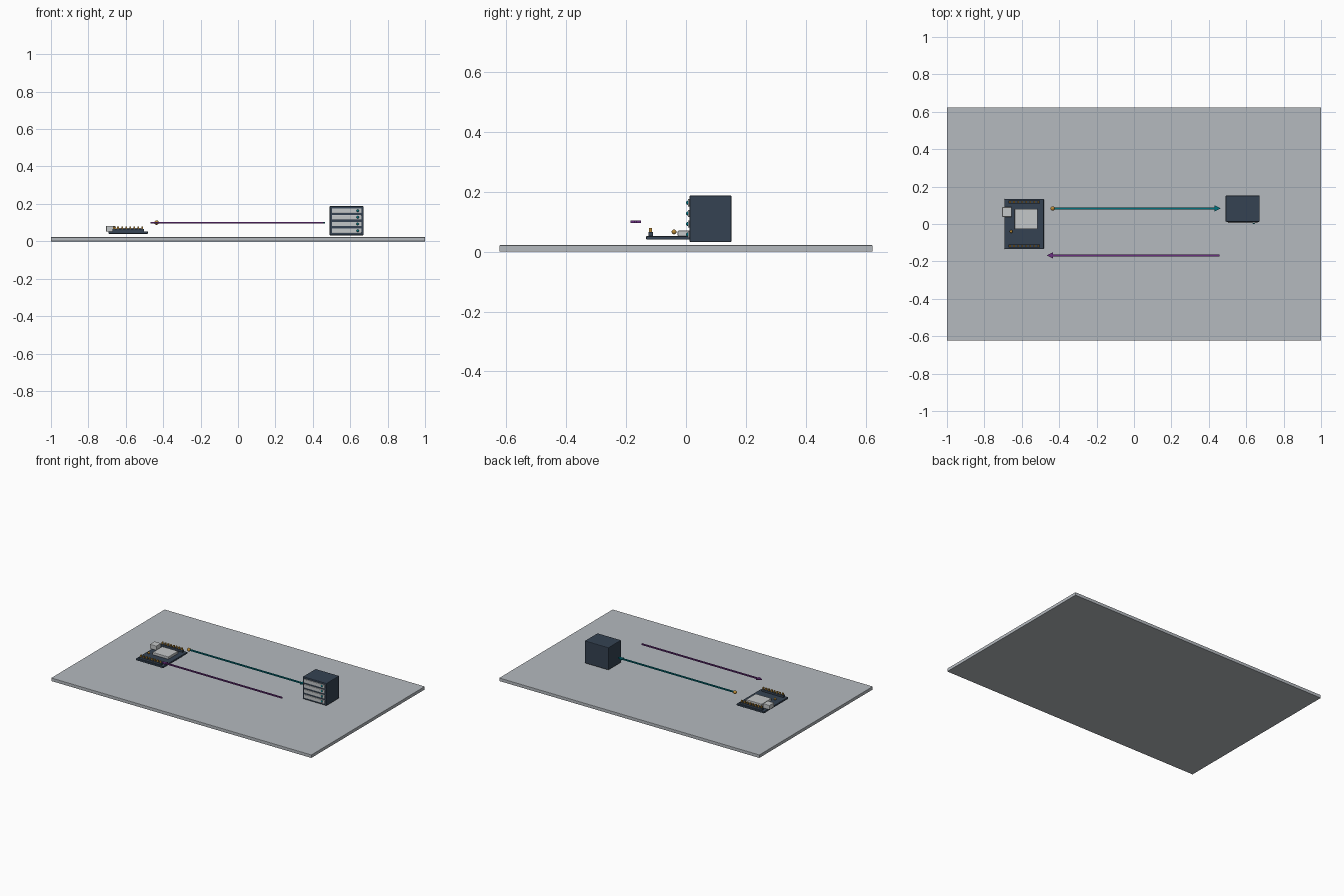
import bpy, bmesh, math
from mathutils import Matrix

if "Cube" in bpy.data.objects:
    bpy.data.objects.remove(bpy.data.objects["Cube"])


def material(name, rgb):
    m = bpy.data.materials.new(name)
    m.diffuse_color = (*rgb, 1)
    m.use_nodes = True
    m.node_tree.nodes["Principled BSDF"].inputs["Base Color"].default_value = m.diffuse_color
    return m


GREY = material("base grey", (0.46, 0.49, 0.52))
DARK = material("dark slate", (0.035, 0.055, 0.085))
SILVER = material("silver", (0.55, 0.57, 0.58))
GOLD = material("gold", (0.50, 0.26, 0.04))
TEAL = material("teal", (0.0, 0.17, 0.21))
PURPLE = material("purple", (0.15, 0.03, 0.22))


def finish(name, bm, mat, smooth=False):
    bmesh.ops.recalc_face_normals(bm, faces=bm.faces)
    for f in bm.faces:
        f.smooth = smooth
    me = bpy.data.meshes.new(name)
    bm.to_mesh(me)
    bm.free()
    me.materials.append(mat)
    ob = bpy.data.objects.new(name, me)
    bpy.context.collection.objects.link(ob)
    return ob


def box(name, x, y, z, mat, bevel=0):
    """Box from (min, max) ranges, with optional bevelled edges."""
    bm = bmesh.new()
    bmesh.ops.create_cube(bm, size=1)
    for v in bm.verts:
        for i, (a, b) in enumerate((x, y, z)):
            v.co[i] = (a + b) / 2 + v.co[i] * (b - a)
    if bevel:
        bmesh.ops.bevel(bm, geom=bm.edges[:], offset=bevel, segments=2,
                        profile=0.5, affect='EDGES')
    return finish(name, bm, mat)


def ball(name, pos, r, mat):
    bm = bmesh.new()
    bmesh.ops.create_uvsphere(bm, u_segments=16, v_segments=10, radius=r,
                              matrix=Matrix.Translation(pos))
    return finish(name, bm, mat, True)


def arrow(name, tail, tip, y, z, mat):
    """Flat arrow along x: thin shaft plus triangular head."""
    d = 1 if tip > tail else -1
    neck = tip - d * 0.034
    pts = [(tail, -0.005), (neck, -0.005), (neck, -0.017), (tip, 0),
           (neck, 0.017), (neck, 0.005), (tail, 0.005)]
    bm = bmesh.new()
    face = bm.faces.new([bm.verts.new((px, y + py, z - 0.004)) for px, py in pts])
    up = bmesh.ops.extrude_face_region(bm, geom=[face])
    bmesh.ops.translate(bm, vec=(0, 0, 0.008),
                        verts=[g for g in up["geom"] if isinstance(g, bmesh.types.BMVert)])
    return finish(name, bm, mat)


# ground slab
box("base_slab", (-1, 1), (-0.623, 0.623), (0, 0.022), GREY, 0.002)

# circuit board
box("board", (-0.692, -0.482), (-0.133, 0.133), (0.040, 0.052), DARK, 0.002)
box("shield_can", (-0.638, -0.516), (-0.028, 0.080), (0.052, 0.070), SILVER, 0.003)
box("usb_port", (-0.705, -0.654), (0.038, 0.090), (0.052, 0.083), SILVER, 0.003)
ball("board_led", (-0.657, -0.040, 0.066), 0.008, GOLD)
for side, label in ((1, "back"), (-1, "front")):
    y = side * 0.118
    box(f"{label}_pin_header", (-0.672, -0.502), (y - 0.008, y + 0.008),
        (0.052, 0.066), DARK)
    for i in range(8):
        x = -0.662 + i * 0.0214
        box(f"{label}_pin_{i + 1}", (x - 0.005, x + 0.005), (y - 0.005, y + 0.005),
            (0.062, 0.079), GOLD)

# server cabinet with four drive bays
box("server_case", (0.490, 0.672), (0.012, 0.152), (0.032, 0.188), DARK, 0.004)
for i in range(4):
    z = 0.057 + i * 0.0355
    box(f"drive_bay_{i + 1}", (0.502, 0.660), (0.006, 0.014),
        (z - 0.012, z + 0.012), SILVER, 0.002)
    ball(f"bay_light_{i + 1}", (0.640, 0.007, z), 0.007, TEAL)

# data arrows
arrow("outgoing_arrow", -0.430, 0.464, 0.083, 0.100, TEAL)
ball("outgoing_start", (-0.435, 0.083, 0.100), 0.012, GOLD)
arrow("return_arrow", 0.458, -0.467, -0.168, 0.100, PURPLE)
